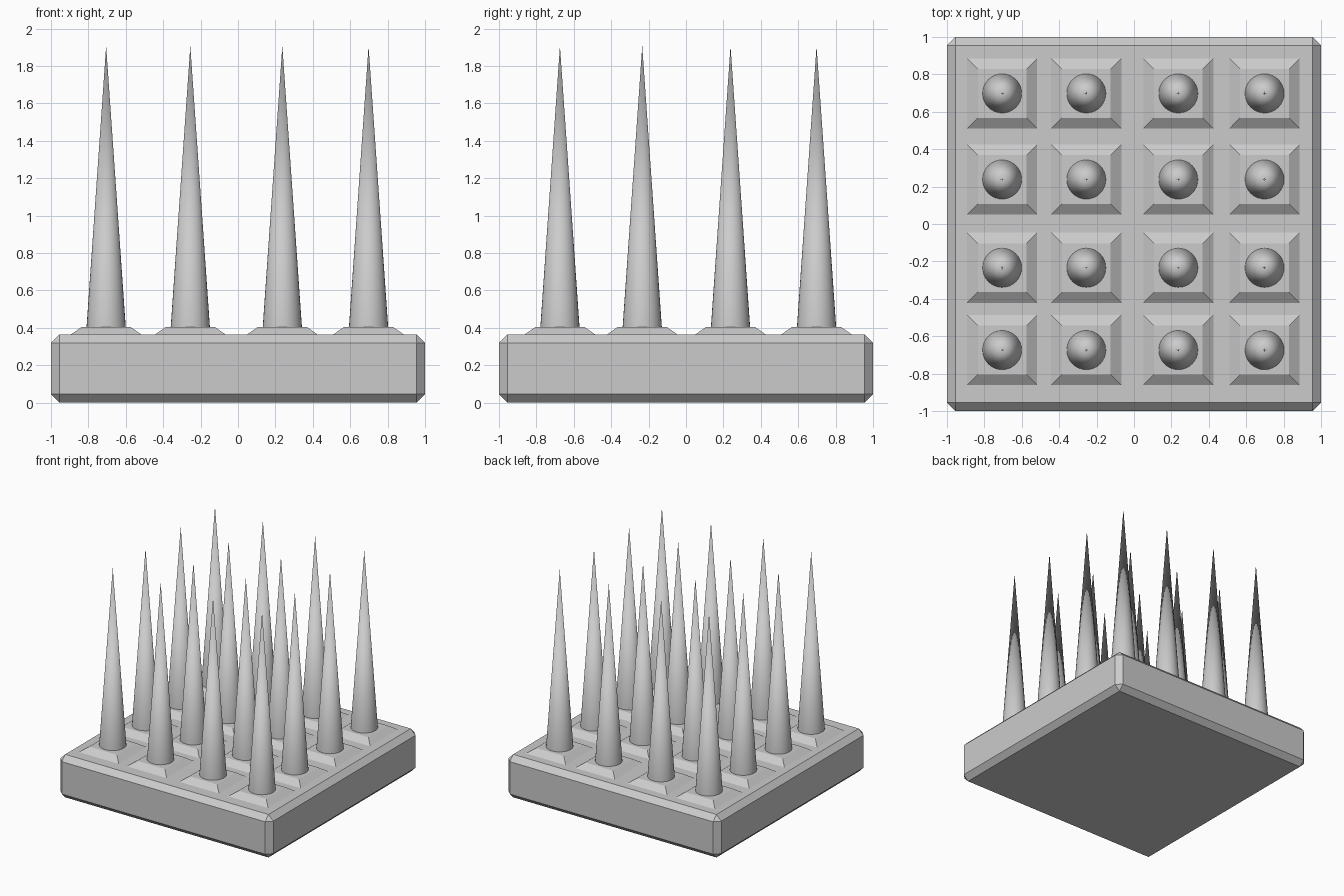
import bpy, bmesh, math
from mathutils import Matrix

if "Cube" in bpy.data.objects:
    bpy.data.objects.remove(bpy.data.objects["Cube"])

XS = (-0.705, -0.255, 0.237, 0.698)
YS = (-0.674, -0.234, 0.238, 0.698)


def finish(name, bm):
    bmesh.ops.recalc_face_normals(bm, faces=bm.faces)
    mesh = bpy.data.meshes.new(name)
    bm.to_mesh(mesh)
    bm.free()
    obj = bpy.data.objects.new(name, mesh)
    bpy.context.collection.objects.link(obj)
    return obj


# chamfered base slab
bm = bmesh.new()
bmesh.ops.create_cube(bm, size=1, matrix=Matrix.Translation((0, 0, 0.1825))
                      @ Matrix.Diagonal((2, 2, 0.365, 1)))
bmesh.ops.bevel(bm, geom=bm.edges[:], offset=0.045, offset_type='OFFSET',
                segments=1, profile=0.5, affect='EDGES')
finish("base", bm)


def pad(name, x, y):
    # low square frustum that carries a spike
    bm = bmesh.new()
    z0, z1 = 0.35, 0.405
    m = (Matrix.Translation((x, y, (z0 + z1) / 2))
         @ Matrix.Rotation(math.radians(45), 4, 'Z'))
    bmesh.ops.create_cone(bm, cap_ends=True, segments=4,
                          radius1=0.209 * math.sqrt(2),
                          radius2=0.13 * math.sqrt(2), depth=z1 - z0, matrix=m)
    finish(name, bm)


def spike(name, x, y):
    # tall smooth cone with a flat base
    bm = bmesh.new()
    z0, z1 = 0.40, 1.907
    bmesh.ops.create_cone(bm, cap_ends=True, segments=32, radius1=0.105,
                          radius2=0, depth=z1 - z0,
                          matrix=Matrix.Translation((x, y, (z0 + z1) / 2)))
    bmesh.ops.remove_doubles(bm, verts=bm.verts, dist=1e-5)
    for f in bm.faces:
        f.smooth = len(f.verts) == 3
    for e in bm.edges:
        if any(len(f.verts) > 3 for f in e.link_faces):
            e.smooth = False
    finish(name, bm)


# four by four grid of pads and spikes
for i, x in enumerate(XS):
    for j, y in enumerate(YS):
        pad(f"pad_{i}_{j}", x, y)
        spike(f"spike_{i}_{j}", x, y)
